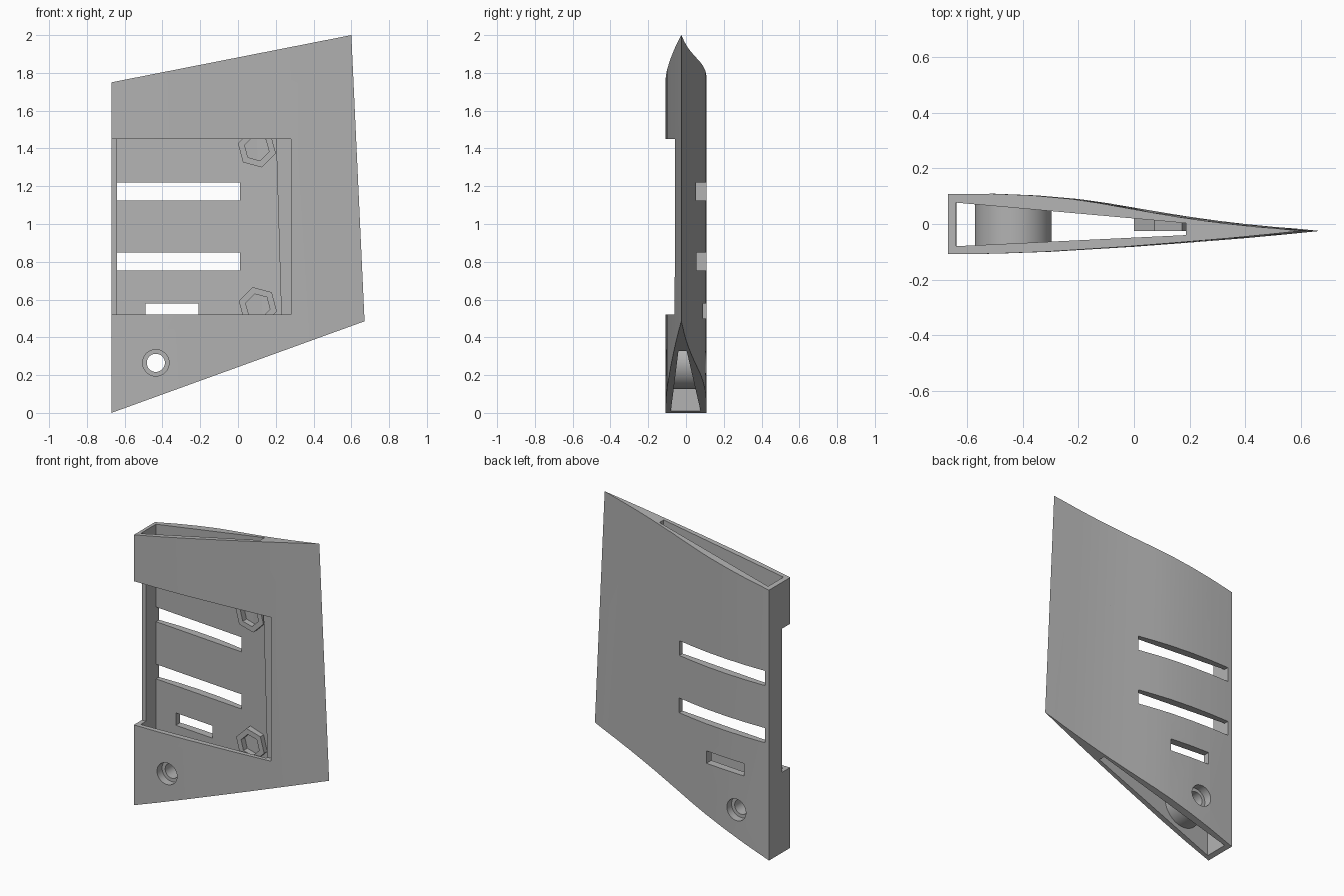
import bpy
import bmesh
from math import cos, sin, pi, radians

if "Cube" in bpy.data.objects:
    bpy.data.objects.remove(bpy.data.objects["Cube"], do_unlink=True)

grey = bpy.data.materials.new("plain grey")
grey.use_nodes = True
grey.diffuse_color = (0.45, 0.45, 0.45, 1)
grey.node_tree.nodes["Principled BSDF"].inputs["Base Color"].default_value = grey.diffuse_color

LEAD = -0.67                       # leading edge x


def prism(name, start, end):
    """Closed solid between two matching outlines."""
    bm = bmesh.new()
    a = [bm.verts.new(p) for p in start]
    b = [bm.verts.new(p) for p in end]
    n = len(a)
    bm.faces.new(a)
    bm.faces.new(b[::-1])
    for i in range(n):
        j = (i + 1) % n
        bm.faces.new((a[j], a[i], b[i], b[j]))
    bmesh.ops.recalc_face_normals(bm, faces=bm.faces)
    mesh = bpy.data.meshes.new(name)
    bm.to_mesh(mesh)
    bm.free()
    mesh.materials.append(grey)
    obj = bpy.data.objects.new(name, mesh)
    bpy.context.scene.collection.objects.link(obj)
    return obj


def span(name, outline, t0, t1):
    """Tapered loft of a section given as (root x, y); t runs root to tip."""
    def ring(t):
        pts = []
        for x, y in outline:
            u = (x - LEAD) / 1.34
            low, high = 0.485 * u, 1.75 + 0.25 * u
            pts.append((LEAD + u * (1.34 - 0.07 * t), y, low + (high - low) * t))
        return pts
    return prism(name, ring(t0), ring(t1))


def box(name, x0, x1, y0, y1, z0, z1):
    ring = [(x0, z0), (x1, z0), (x1, z1), (x0, z1)]
    return prism(name, [(x, y0, z) for x, z in ring], [(x, y1, z) for x, z in ring])


def rod(name, x, z, r, y0, y1, sides=64, turn=0):
    ring = [(x + r * cos(turn + 2 * pi * i / sides), z + r * sin(turn + 2 * pi * i / sides))
            for i in range(sides)]
    return prism(name, [(px, y0, pz) for px, pz in ring], [(px, y1, pz) for px, pz in ring])


def combine(target, tool, operation="DIFFERENCE"):
    """Apply a boolean and discard the tool."""
    mod = target.modifiers.new("cut", "BOOLEAN")
    mod.operation, mod.object, mod.solver = operation, tool, "EXACT"
    graph = bpy.context.evaluated_depsgraph_get()
    mesh = bpy.data.meshes.new_from_object(target.evaluated_get(graph))
    target.modifiers.clear()
    target.data = mesh
    bpy.data.objects.remove(tool, do_unlink=True)


# Hollow fin shell
back = [(LEAD, 0.108), (-0.5, 0.109), (-0.35, 0.103), (-0.2, 0.09), (-0.1, 0.076), (0, 0.059),
        (0.1, 0.042), (0.2, 0.026), (0.3, 0.012), (0.4, 0), (0.5, -0.01), (0.6, -0.018)]
front = [(0.67, -0.025), (0.55, -0.037), (0.4, -0.051), (0.2, -0.067), (0, -0.082),
         (-0.3, -0.1), (-0.5, -0.107), (LEAD, -0.108)]
fin = span("fin_shell", back + front, 0, 1)
combine(fin, span("cavity", [(-0.64, 0.077), (0.235, 0.003), (0.235, -0.04), (-0.64, -0.08)],
                  -0.2, 1.2))

# Pivot boss inside the root with a stepped through hole
px, pz = -0.435, 0.265
combine(fin, rod("pivot_boss", px, pz, 0.138, -0.09, 0.09), "UNION")
combine(fin, rod("pivot_hole", px, pz, 0.048, -0.3, 0.3))
for side in (-1, 1):
    combine(fin, rod("counterbore", px, pz, 0.07, side * 0.055, side * 0.3))

# Front access opening and slots through the back wall
combine(fin, box("opening", -0.8, 0.28, -0.3, -0.027, 0.52, 1.45))
for x0, x1, z0, z1 in ((-0.64, 0.01, 1.125, 1.22), (-0.64, 0.01, 0.755, 0.85),
                       (-0.49, -0.21, 0.5, 0.58)):
    combine(fin, box("slot", x0, x1, 0, 0.3, z0, z1))

# Hexagonal nut bosses with pockets
parts = [fin]
for name, x, z in (("upper_nut_boss", 0.1, 1.4), ("lower_nut_boss", 0.105, 0.565)):
    boss = rod(name, x, z, 0.104, -0.026, 0.022, 6, radians(45))
    combine(boss, rod("pocket", x, z, 0.067, -0.1, 0.012, 6, radians(45)))
    parts.append(boss)

# Smooth the curved skin, keep the corners crisp
bpy.ops.object.select_all(action="DESELECT")
for obj in parts:
    obj.select_set(True)
bpy.context.view_layer.objects.active = fin
bpy.ops.object.shade_smooth_by_angle(angle=radians(20))
